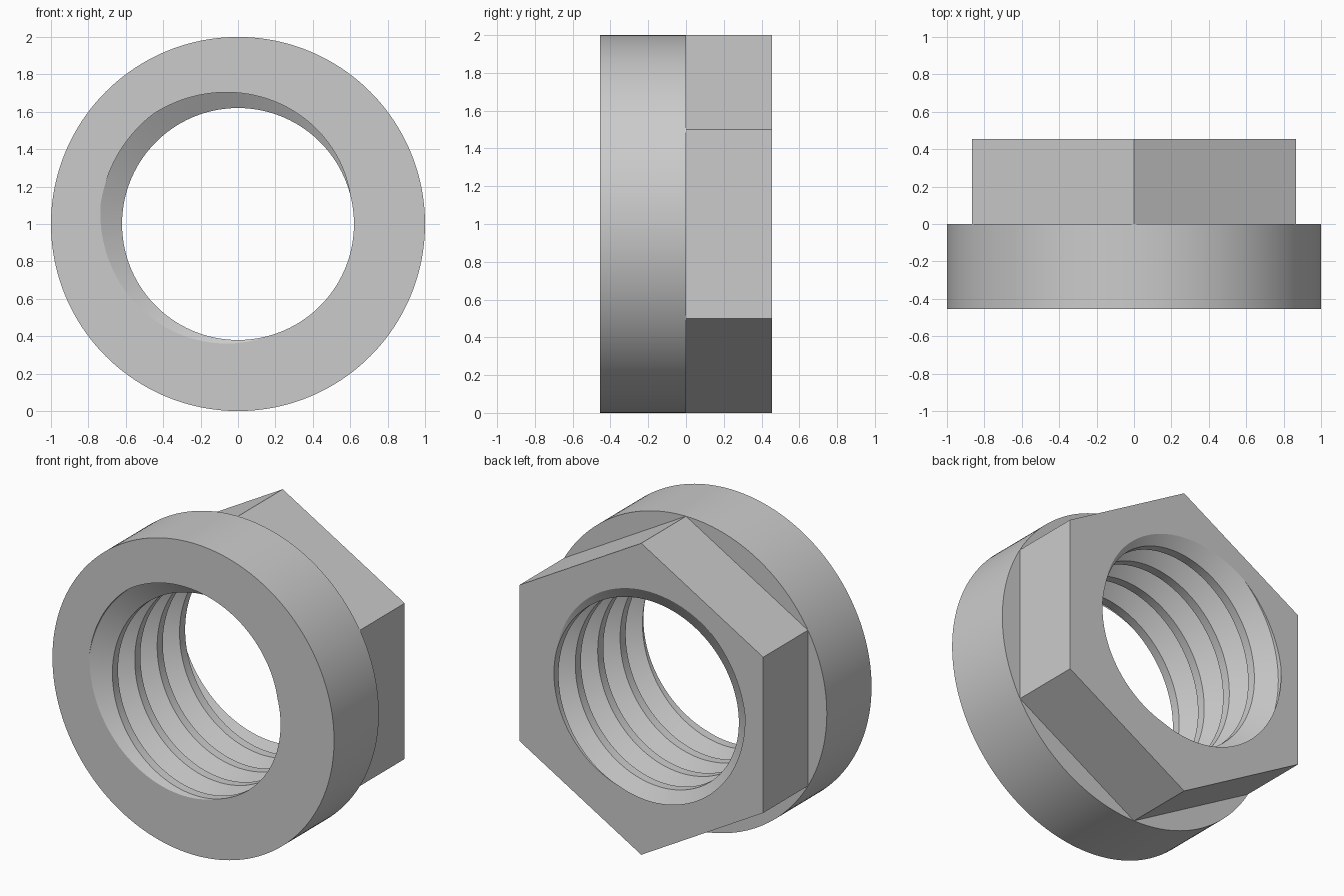
import bpy, bmesh, math

cube = bpy.data.objects.get("Cube")
if cube:
    bpy.data.objects.remove(cube, do_unlink=True)

HALF = 0.454                  # half the depth along y
TURNS = 4
PITCH = 2 * HALF / TURNS
MINOR, MAJOR = 0.62, 0.742    # thread crest and root radii
STEPS = 192
START = 15 / 360              # where the groove begins on the front face
BREAKS = (0, 0.3125, 0.4375, 0.75)   # flank, root, flank, crest


def thread_radius(t):
    """Radius of the thread profile at t pitches along it."""
    t %= 1
    up = t / BREAKS[1]
    down = (BREAKS[3] - t) / (BREAKS[3] - BREAKS[2])
    return MINOR + (MAJOR - MINOR) * max(0, min(1, up, down))


def hex_radius(angle):
    """Radius of a hexagon with a corner pointing up."""
    a = (angle + math.pi / 6) % (math.pi / 3) - math.pi / 6
    return math.cos(math.pi / 6) / math.cos(a)


def section(angle):
    """Closed (radius, y) outline of the nut at one angle."""
    turn = angle / math.tau
    hexagon = hex_radius(angle)
    # Collar, shoulder and hexagonal head
    points = [(1, -HALF), (1, 0), (hexagon, 0), (hexagon, HALF)]
    # Threaded bore, from the back to the front, trimmed at both ends
    bore = []
    for k in range(-1, TURNS + 3):
        for b in BREAKS:
            y = -HALF + PITCH * (k + b + START - turn)
            y = max(-HALF, min(HALF, y))
            bore.append((thread_radius((y + HALF) / PITCH + turn - START), y))
    return points + bore[::-1]


# Sweep the section once round the axis
bm = bmesh.new()
columns = []
for i in range(STEPS + 1):
    angle = math.tau * i / STEPS
    columns.append([bm.verts.new((r * math.cos(angle), y, 1 + r * math.sin(angle)))
                    for r, y in section(angle)])
for a, b in zip(columns, columns[1:]):
    for j in range(len(a)):
        n = (j + 1) % len(a)
        bm.faces.new((a[j], a[n], b[n], b[j]))
bmesh.ops.remove_doubles(bm, verts=bm.verts[:], dist=0.00005)
bmesh.ops.recalc_face_normals(bm, faces=bm.faces[:])

mesh = bpy.data.meshes.new("flanged_hex_nut")
bm.to_mesh(mesh)
bm.free()
nut = bpy.data.objects.new("flanged_hex_nut", mesh)
bpy.context.collection.objects.link(nut)

# Plain grey metal
grey = bpy.data.materials.new("light_grey")
grey.use_nodes = True
color = (0.6, 0.6, 0.6, 1)
grey.diffuse_color = color
grey.node_tree.nodes["Principled BSDF"].inputs["Base Color"].default_value = color
mesh.materials.append(grey)

bpy.ops.object.select_all(action="DESELECT")
nut.select_set(True)
bpy.context.view_layer.objects.active = nut
bpy.ops.object.shade_smooth_by_angle(angle=math.radians(30))
